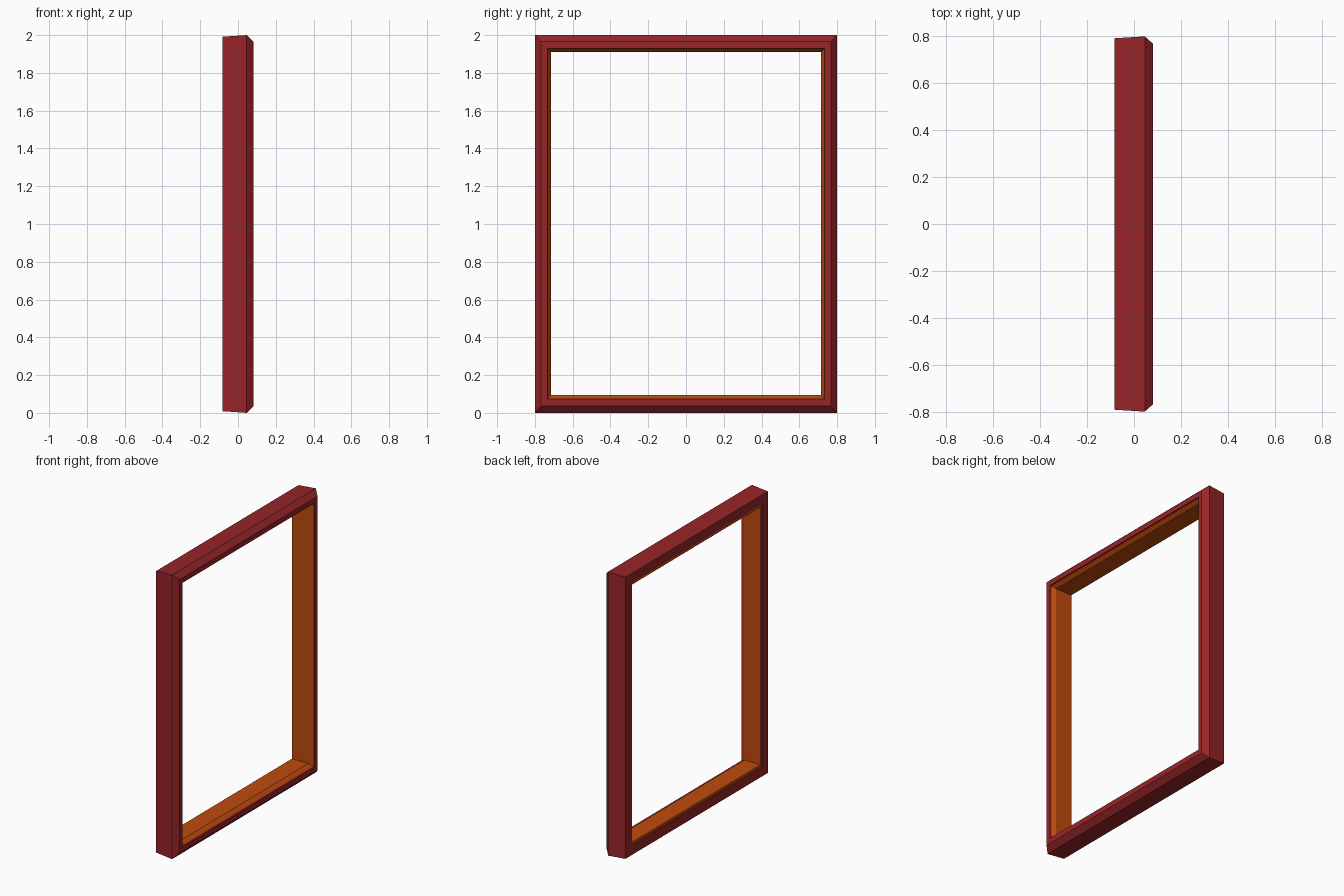
import bpy, bmesh

if "Cube" in bpy.data.objects:
    bpy.data.objects.remove(bpy.data.objects["Cube"])


def material(name, color):
    m = bpy.data.materials.new(name)
    m.diffuse_color = (*color, 1)
    m.use_nodes = True
    m.node_tree.nodes["Principled BSDF"].inputs["Base Color"].default_value = m.diffuse_color
    return m


red = material("dark_red", (0.31, 0.018, 0.021))
orange = material("burnt_orange", (0.52, 0.07, 0.004))

HALF_Y, HEIGHT = 0.80, 2.0


def sweep_frame(name, profile, mat):
    """Sweep a closed (x, inset) profile around the rectangle with mitred corners."""
    bm = bmesh.new()
    rings = []
    for sy, top in ((-1, 0), (1, 0), (1, 1), (-1, 1)):
        ring = []
        for x, inset in profile:
            y = sy * (HALF_Y - inset)
            z = HEIGHT - inset * 1.06 if top else inset * 1.12
            ring.append(bm.verts.new((x, y, z)))
        rings.append(ring)
    n = len(profile)
    for i in range(4):
        a, b = rings[i], rings[(i + 1) % 4]
        for j in range(n):
            k = (j + 1) % n
            bm.faces.new((a[j], b[j], b[k], a[k]))
    bmesh.ops.recalc_face_normals(bm, faces=bm.faces[:])
    mesh = bpy.data.meshes.new(name)
    bm.to_mesh(mesh)
    bm.free()
    mesh.materials.append(mat)
    obj = bpy.data.objects.new(name, mesh)
    bpy.context.collection.objects.link(obj)
    return obj


# Red outer frame: tapered sides, chamfered front edge, flat front and back
sweep_frame("outer_frame", [
    (-0.083, 0.008), (0.046, 0.0), (0.082, 0.032), (0.082, 0.066),
    (0.070, 0.068), (-0.078, 0.068), (-0.083, 0.068)], red)

# Orange lining of the opening, chamfered towards the front
sweep_frame("inner_lining", [
    (-0.080, 0.066), (0.074, 0.066), (0.046, 0.085), (-0.080, 0.085)], orange)
